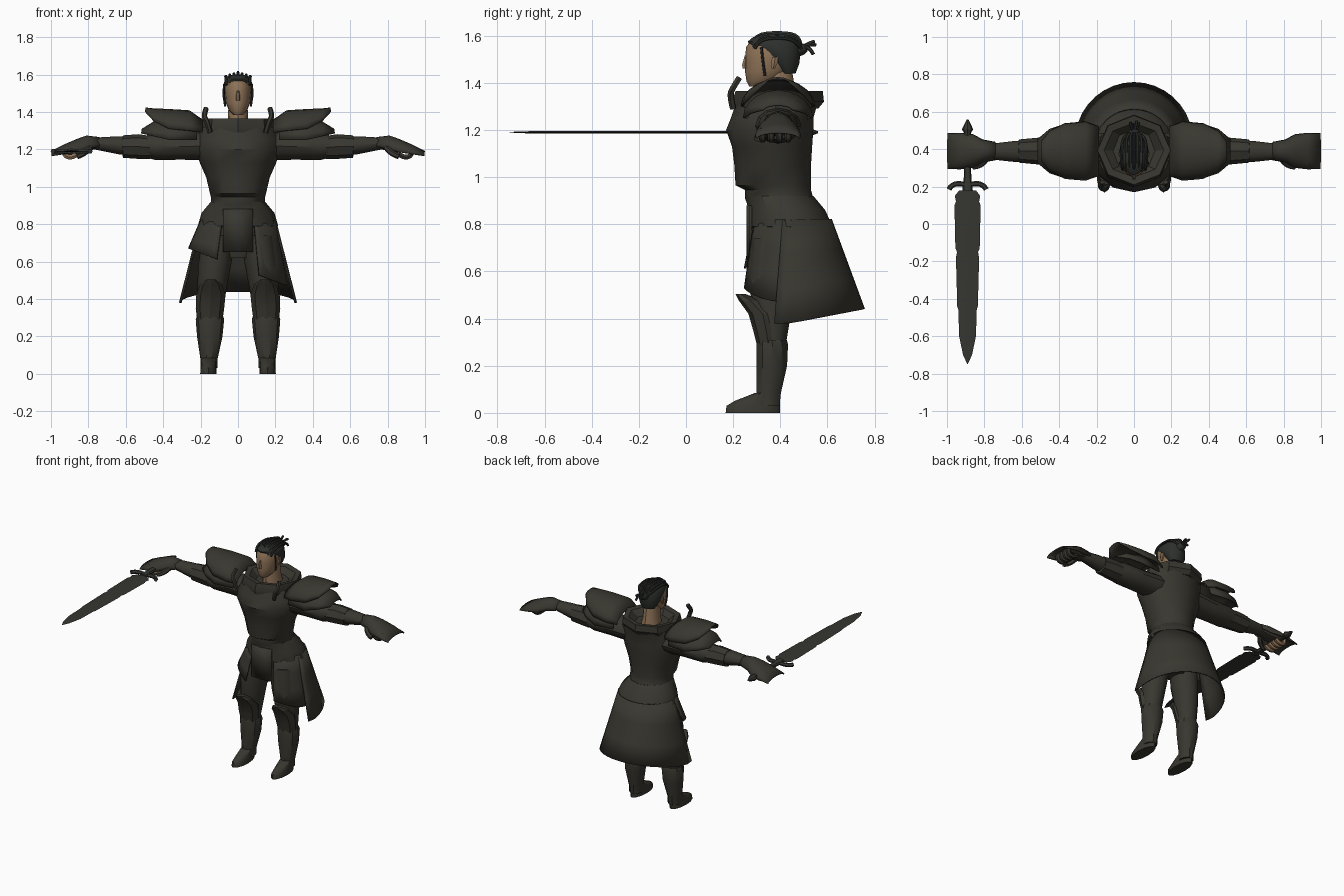
import bpy, bmesh
from math import sin, cos, pi, radians

cube = bpy.data.objects.get("Cube")
if cube:
    bpy.data.objects.remove(cube, do_unlink=True)


def material(name, rgb):
    m = bpy.data.materials.new(name)
    m.use_nodes = True
    m.diffuse_color = (*rgb, 1)
    bsdf = m.node_tree.nodes["Principled BSDF"]
    bsdf.inputs["Base Color"].default_value = (*rgb, 1)
    bsdf.inputs["Roughness"].default_value = 0.8
    return m


ARMOUR = material("dark_armour", (0.040, 0.038, 0.029))
SKIN = material("tan_skin", (0.27, 0.17, 0.095))
HAIR = material("black_hair", (0.026, 0.029, 0.025))
STEEL = material("dark_steel", (0.036, 0.037, 0.031))


def finish(ob, mat, angle):
    ob.data.materials.append(mat)
    bpy.ops.object.select_all(action='DESELECT')
    ob.select_set(True)
    bpy.context.view_layer.objects.active = ob
    bpy.ops.object.shade_smooth_by_angle(angle=radians(angle))
    return ob


def grid(name, rows, mat, closed=True, thick=0.0, angle=35):
    """Skin rows of points; closed rows are capped, open ones thickened."""
    bm = bmesh.new()
    vs = [[bm.verts.new(p) for p in row] for row in rows]
    n = len(rows[0])
    for a, b in zip(vs, vs[1:]):
        for i in range(n if closed else n - 1):
            j = (i + 1) % n
            bm.faces.new((a[i], a[j], b[j], b[i]))
    if closed:
        bm.faces.new(vs[0])
        bm.faces.new(vs[-1])
    bmesh.ops.recalc_face_normals(bm, faces=bm.faces)
    me = bpy.data.meshes.new(name)
    bm.to_mesh(me)
    bm.free()
    ob = bpy.data.objects.new(name, me)
    bpy.context.collection.objects.link(ob)
    if thick:
        mod = ob.modifiers.new("thickness", 'SOLIDIFY')
        mod.thickness = thick
        mod.offset = 0
    return finish(ob, mat, angle)


PLACE = {'x': lambda t, u, v: (t, u, v),
         'y': lambda t, u, v: (u, t, v),
         'z': lambda t, u, v: (u, v, t)}


def loft(name, sections, mat, axis='z', n=12, side=1, angle=35):
    """Elliptic sections (t, centre u, centre v, radius u, radius v)."""
    rows = []
    for t, cu, cv, ru, rv in sections:
        ring = [PLACE[axis](t, cu + ru * cos(2 * pi * i / n), cv + rv * sin(2 * pi * i / n))
                for i in range(n)]
        rows.append([(side * x, y, z) for x, y, z in ring])
    return grid(name, rows, mat, angle=angle)


def body(name, sections, mat, **kw):
    """Centred upright sections (z, half width, front y, back y)."""
    return loft(name, [(z, 0, (f + b) / 2, w, (b - f) / 2) for z, w, f, b in sections], mat, **kw)


def arch(name, sections, mat, side, steps=10):
    """Arched plate along x: (x, half width, bottom z, top z)."""
    rows = [[(side * x, 0.39 + w * cos(pi * i / steps), zb + (zt - zb) * sin(pi * i / steps))
             for i in range(steps + 1)] for x, w, zb, zt in sections]
    return grid(name, rows, mat, closed=False, thick=0.008)


def tube(name, points, radius, mat):
    cu = bpy.data.curves.new(name, 'CURVE')
    cu.dimensions = '3D'
    cu.bevel_depth = radius
    cu.bevel_resolution = 1
    cu.use_fill_caps = True
    cu.resolution_u = 4
    sp = cu.splines.new('NURBS')
    sp.points.add(len(points) - 1)
    for p, co in zip(sp.points, points):
        p.co = (*co, 1)
    sp.use_endpoint_u = True
    sp.order_u = 3
    ob = bpy.data.objects.new(name, cu)
    bpy.context.collection.objects.link(ob)
    bpy.ops.object.select_all(action='DESELECT')
    ob.select_set(True)
    bpy.context.view_layer.objects.active = ob
    bpy.ops.object.convert(target='MESH')
    return finish(bpy.context.object, mat, 50)


def skirt(name, start, end, bottom, mat, steps=14):
    """Flared shell; angle 0 is the back, bottom(a) gives the hem point."""
    rows = []
    for i in range(steps + 1):
        a = radians(start + (end - start) * i / steps)
        top = (0.2 * sin(a), 0.445 + 0.17 * cos(a), 0.82)
        low = bottom(a)
        rows.append([tuple(p + (q - p) * k / 3 for p, q in zip(top, low)) for k in range(4)])
    return grid(name, rows, mat, closed=False, thick=0.008)


# Torso, collar and belt
body("breastplate", [
    (.86, .165, .27, .57), (.91, .145, .25, .54), (.945, .145, .25, .53), (.965, .15, .21, .53),
    (1.05, .17, .205, .53), (1.13, .205, .195, .535), (1.2, .225, .17, .54),
    (1.25, .225, .19, .54), (1.32, .2, .215, .56)], ARMOUR)
body("collar", [
    (1.29, .19, .2, .56), (1.32, .2, .195, .585), (1.365, .195, .21, .58),
    (1.36, .16, .25, .54), (1.31, .1, .28, .5)], ARMOUR, n=8, angle=25)
body("peplum", [(.92, .145, .25, .54), (.86, .195, .265, .59), (.79, .215, .262, .622),
                (.78, .18, .3, .58)], ARMOUR)
body("pelvis", [(.62, .09, .31, .46), (.7, .15, .29, .5), (.84, .17, .28, .54)], ARMOUR)

# Skirt: long back shell, front hip plates and tabard
skirt("back_skirt", -102, 102,
      lambda a: (.312 * sin(a), .44 + .315 * cos(a), .38 + .06 * max(cos(a), 0)), ARMOUR, 20)
for s, label in ((1, "left"), (-1, "right")):
    skirt(label + "_hip_plate", s * 96, s * 155,
          lambda a: (.265 * sin(a), .43 + .2 * cos(a), .57 - .1 * sin(a)), ARMOUR, 8)
grid("tabard", [[(x, .262 + abs(x) * .15, z) for x in (-.078, 0, .078)] for z in (.88, .78, .65)],
     ARMOUR, closed=False, thick=.012)

# Head and neck
body("neck", [(1.28, .07, .32, .48), (1.36, .055, .32, .465), (1.45, .05, .33, .45)], SKIN)
body("head", [(1.385, .026, .268, .34), (1.405, .047, .257, .39), (1.45, .066, .25, .44),
              (1.5, .071, .252, .46), (1.55, .07, .254, .46), (1.585, .05, .28, .44)],
     SKIN, n=16, angle=50)
loft("nose", [(1.46, 0, .252, .012, .014), (1.475, 0, .25, .012, .014), (1.515, 0, .254, .006, .006)],
     SKIN, n=6)
body("hair", [(1.44, .05, .4, .465), (1.48, .071, .36, .48), (1.52, .077, .31, .485),
              (1.55, .077, .272, .485), (1.575, .069, .262, .478), (1.594, .05, .285, .455),
              (1.6, .025, .32, .41)], HAIR, n=16, angle=50)
for i in range(-3, 4):
    x = i * .02
    d = abs(x) * .35
    tube("hair_strand", [(x, .27 + d, 1.545), (x * 1.1, .285 + d, 1.605 - d),
                         (x * 1.1, .4, 1.615 - d), (x, .49 - d, 1.6 - d),
                         (x * .4, .487, 1.545)], .008, HAIR)
loft("hair_bun", [(.46, 0, 1.54, .02, .02), (.475, 0, 1.54, .034, .032), (.5, 0, 1.542, .026, .024),
                  (.515, 0, 1.545, .012, .012)], HAIR, axis='y', n=10, angle=50)
for dx, y, z in ((-.02, .545, 1.575), (.015, .552, 1.56), (.025, .54, 1.52), (-.01, .535, 1.53)):
    tube("hair_tuft", [(0, .48, 1.54), (dx * .7, .515, 1.568), (dx, y, z)], .008, HAIR)

for s, label in ((1, "left"), (-1, "right")):
    # Head sides
    loft(label + "_ear", [(1.46, .07, .37, .006, .008), (1.485, .074, .375, .01, .016),
                          (1.51, .074, .378, .008, .014)], SKIN, n=6, side=s)
    tube(label + "_sidelock", [(s * .074, .32, 1.55), (s * .08, .325, 1.49), (s * .068, .335, 1.43)],
         .006, HAIR)

    # Shoulder armour
    arch(label + "_upper_pauldron", [
        (.19, .13, 1.29, 1.355), (.26, .155, 1.3, 1.405), (.37, .145, 1.31, 1.412),
        (.45, .105, 1.35, 1.415), (.495, .05, 1.4, 1.42)], ARMOUR, s)
    arch(label + "_lower_pauldron", [
        (.22, .13, 1.25, 1.36), (.36, .145, 1.25, 1.365), (.45, .115, 1.27, 1.345),
        (.515, .06, 1.285, 1.305)], ARMOUR, s)
    tube(label + "_collar_hook", [(s * .15, .2, 1.29), (s * .165, .185, 1.35),
                                  (s * .185, .2, 1.38), (s * .17, .225, 1.42)], .014, ARMOUR)

    # Arm, elbow guard and gauntlet
    loft(label + "_arm", [
        (.12, .39, 1.22, .1, .08), (.3, .39, 1.215, .09, .07), (.44, .39, 1.215, .085, .072),
        (.52, .39, 1.215, .06, .052), (.64, .388, 1.222, .056, .048), (.78, .387, 1.232, .04, .03)],
        ARMOUR, axis='x', side=s)
    loft(label + "_elbow_guard", [
        (.47, .39, 1.21, .075, .062), (.53, .39, 1.215, .07, .066), (.615, .39, 1.215, .062, .06),
        (.62, .39, 1.22, .045, .04)], ARMOUR, axis='x', n=8, side=s, angle=25)
    arch(label + "_gauntlet_plate", [
        (.74, .045, 1.215, 1.262), (.81, .058, 1.2, 1.27), (.86, .086, 1.185, 1.252),
        (.93, .094, 1.175, 1.222), (.997, .092, 1.165, 1.188)], ARMOUR, s)
    loft(label + "_palm", [(.76, .387, 1.23, .04, .028), (.83, .385, 1.215, .055, .03),
                           (.92, .385, 1.205, .065, .022)], ARMOUR, axis='x', n=8, side=s)
    for k in range(4):
        y = .325 + k * .036
        tube(label + "_finger", [(s * .925, y, 1.205), (s * .935, y, 1.165),
                                 (s * .88, y, 1.155), (s * .855, y, 1.18)],
             .015, SKIN if s < 0 else ARMOUR)
    tube(label + "_thumb", [(s * .79, .35, 1.215), (s * .81, .31, 1.18), (s * .86, .305, 1.163)],
         .016, ARMOUR)

    # Leg, knee guard, greave and boot
    loft(label + "_thigh", [
        (.74, .1, .38, .09, .1), (.58, .125, .365, .088, .1), (.45, .14, .365, .078, .085),
        (.3, .15, .365, .062, .06)], ARMOUR, side=s)
    loft(label + "_knee_guard", [
        (.29, .15, .35, .068, .05), (.35, .15, .34, .076, .055), (.42, .145, .325, .078, .06),
        (.475, .145, .275, .06, .05), (.505, .145, .23, .025, .02)], ARMOUR, n=8, side=s, angle=25)
    loft(label + "_greave", [
        (.31, .15, .365, .07, .066), (.29, .15, .366, .076, .07), (.2, .151, .364, .068, .068),
        (.08, .155, .35, .046, .054), (.03, .155, .348, .045, .052)], ARMOUR, n=10, side=s)
    loft(label + "_boot", [
        (0, .158, .283, .044, .115), (.03, .158, .285, .043, .113), (.05, .157, .3, .04, .095),
        (.085, .156, .348, .044, .055)], ARMOUR, side=s)

# Sword held in the right hand, blade pointing forward
SX, SZ = -.89, 1.19
loft("sword_blade", [
    (.18, SX, SZ, .045, .006), (.15, SX, SZ, .068, .006), (.12, SX, SZ, .062, .006),
    (.1, SX, SZ, .07, .006), (-.13, SX, SZ, .065, .006), (-.15, SX, SZ, .056, .006),
    (-.18, SX, SZ, .062, .006), (-.44, SX, SZ, .055, .006), (-.46, SX, SZ, .049, .006),
    (-.6, SX, SZ, .045, .005), (-.7, SX, SZ, .024, .004), (-.748, SX, SZ, .002, .001)],
    STEEL, axis='y', n=4, angle=15)
tube("sword_guard", [(SX - .1, .185, SZ), (SX - .08, .22, SZ), (SX, .21, SZ),
                     (SX + .08, .22, SZ), (SX + .1, .185, SZ)], .014, STEEL)
loft("sword_grip", [(.18, SX, SZ, .028, .016), (.25, SX, SZ, .02, .016), (.49, SX, SZ, .018, .016)],
     STEEL, axis='y', n=8)
loft("sword_pommel", [(.48, SX, SZ, .014, .014), (.505, SX, SZ, .03, .022), (.52, SX, SZ, .024, .02),
                      (.56, SX, SZ, .004, .004)], STEEL, axis='y', n=8, angle=20)
